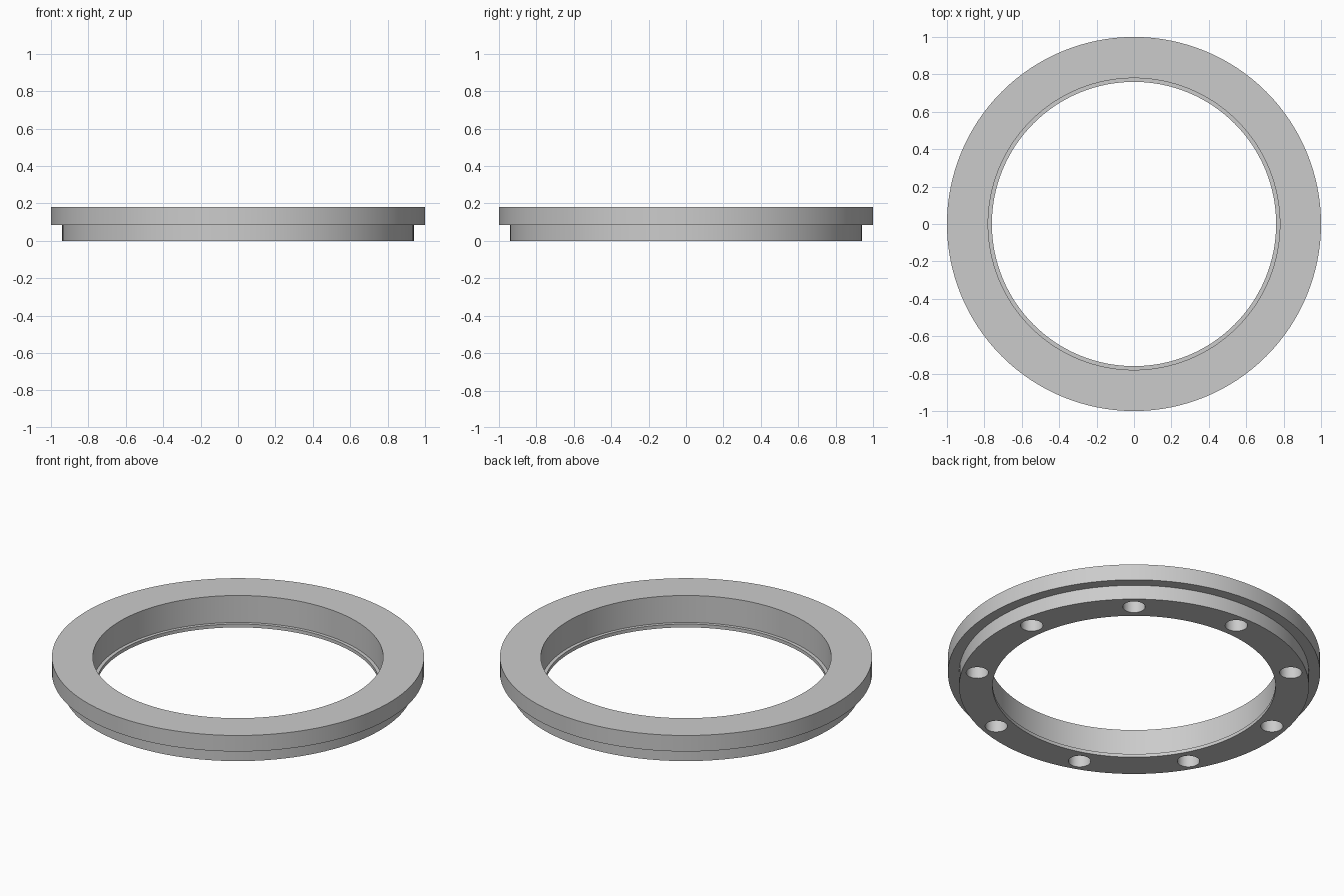
import bpy, bmesh, math

if "Cube" in bpy.data.objects:
    bpy.data.objects.remove(bpy.data.objects["Cube"])

SEGMENTS = 128
HOLES = 9

grey = bpy.data.materials.new("light_grey")
grey.diffuse_color = (0.6, 0.6, 0.6, 1)
grey.use_nodes = True
grey.node_tree.nodes["Principled BSDF"].inputs["Base Color"].default_value = grey.diffuse_color


def make_object(name, bm):
    bmesh.ops.recalc_face_normals(bm, faces=bm.faces)
    mesh = bpy.data.meshes.new(name)
    bm.to_mesh(mesh)
    bm.free()
    obj = bpy.data.objects.new(name, mesh)
    bpy.context.collection.objects.link(obj)
    mesh.materials.append(grey)
    return obj


# stepped ring: (radius, height) cross-section turned around z
profile = [(0.76, 0), (0.94, 0), (0.94, 0.085), (1, 0.085),
           (1, 0.18), (0.78, 0.18), (0.78, 0.02), (0.76, 0.02)]
bm = bmesh.new()
rings = []
for i in range(SEGMENTS):
    a = math.tau * i / SEGMENTS
    rings.append([bm.verts.new((r * math.cos(a), r * math.sin(a), z)) for r, z in profile])
for i in range(SEGMENTS):
    p, q = rings[i], rings[(i + 1) % SEGMENTS]
    for j in range(len(profile)):
        k = (j + 1) % len(profile)
        bm.faces.new((p[j], q[j], q[k], p[k]))
ring = make_object("flange_ring", bm)

# blind bolt holes in the underside
bm = bmesh.new()
for i in range(HOLES):
    a = math.pi / 2 + math.tau * i / HOLES
    hole = bmesh.ops.create_cone(bm, cap_ends=True, segments=32,
                                 radius1=0.06, radius2=0.06, depth=0.2)
    bmesh.ops.translate(bm, verts=hole["verts"],
                        vec=(0.855 * math.cos(a), 0.855 * math.sin(a), 0))
cutter = make_object("bolt_hole_cutter", bm)

cut = ring.modifiers.new("bolt_holes", 'BOOLEAN')
cut.operation = 'DIFFERENCE'
cut.solver = 'EXACT'
cut.object = cutter
bpy.ops.object.select_all(action='DESELECT')
ring.select_set(True)
bpy.context.view_layer.objects.active = ring
bpy.ops.object.modifier_apply(modifier=cut.name)
bpy.data.objects.remove(cutter)

# smooth walls, sharp rims
bpy.ops.object.shade_smooth_by_angle(angle=math.radians(30))
